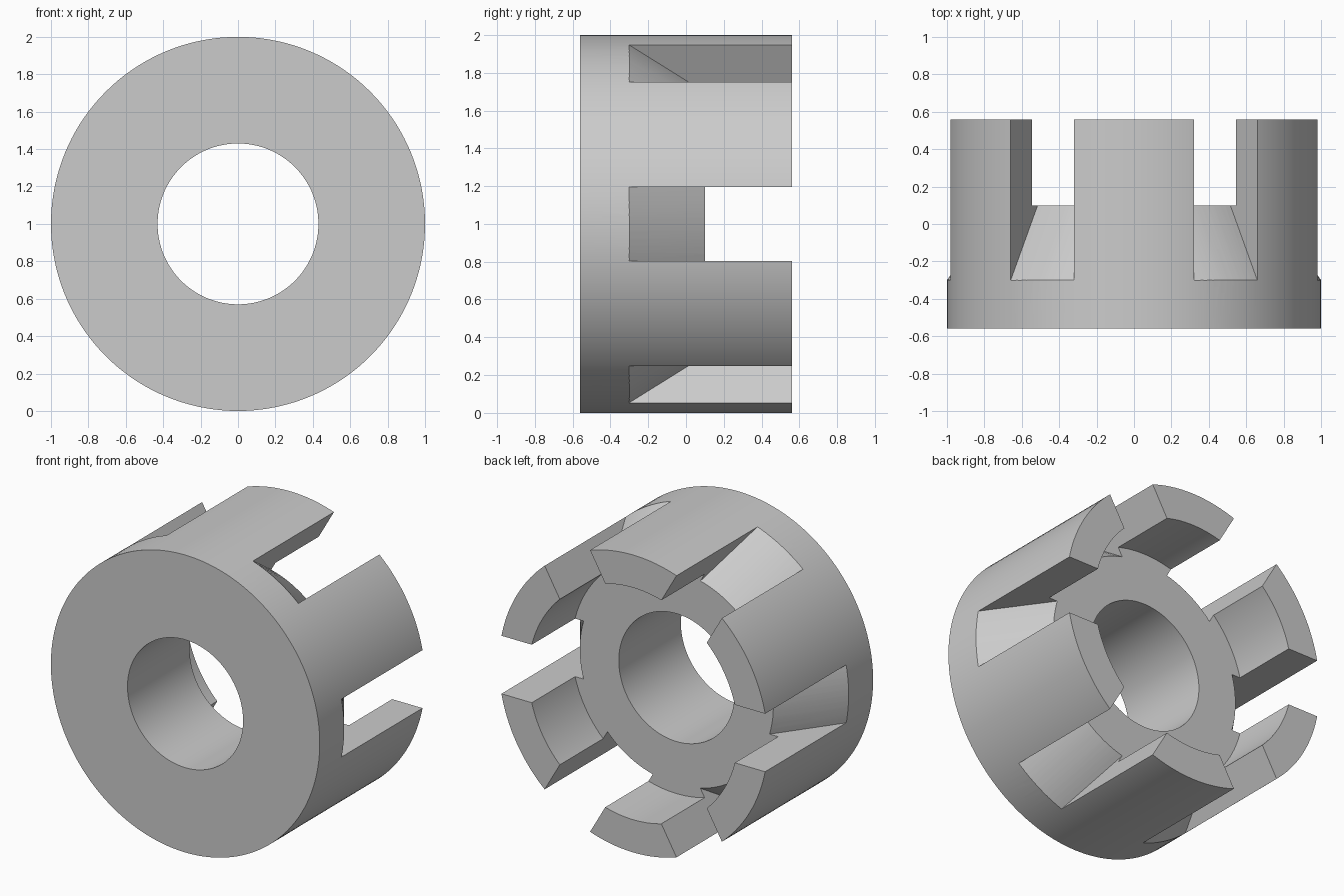
import bpy
import bmesh
from math import sin, cos, pi, sqrt, radians
from mathutils import Matrix

cube = bpy.data.objects.get("Cube")
if cube:
    bpy.data.objects.remove(cube, do_unlink=True)

BORE, CUP, OUTER = 0.43, 0.78, 1.0
FRONT, FLOOR, BACK = -0.56, 0.10, 0.56
SLOTS, HALF_WIDTH = 6, 0.195

grey = bpy.data.materials.new("plain grey")
grey.use_nodes = True
colour = (0.6, 0.6, 0.6, 1)
grey.diffuse_color = colour
grey.node_tree.nodes["Principled BSDF"].inputs["Base Color"].default_value = colour


def skin(bm, loops, closed):
    """Join successive profile loops with quads, capping open ends."""
    n = len(loops[0])
    last = len(loops) if closed else len(loops) - 1
    for i in range(last):
        a, b = loops[i], loops[(i + 1) % len(loops)]
        for j in range(n):
            k = (j + 1) % n
            bm.faces.new((a[j], a[k], b[k], b[j]))
    if not closed:
        bm.faces.new(loops[0])
        bm.faces.new(loops[-1])


def finish(bm, name):
    bmesh.ops.recalc_face_normals(bm, faces=bm.faces)
    mesh = bpy.data.meshes.new(name)
    bm.to_mesh(mesh)
    bm.free()
    mesh.materials.append(grey)
    obj = bpy.data.objects.new(name, mesh)
    bpy.context.collection.objects.link(obj)
    return obj


# Lathed hub: a bored disc with a cup opening at the back
profile = [(BORE, FRONT), (OUTER, FRONT), (OUTER, BACK),
           (CUP, BACK), (CUP, FLOOR), (BORE, FLOOR)]
STEPS = 144
bm = bmesh.new()
rings = []
for i in range(STEPS):
    a = 2 * pi * i / STEPS
    rings.append([bm.verts.new((r * cos(a), y, r * sin(a))) for r, y in profile])
skin(bm, rings, True)
hub = finish(bm, "claw_hub")

# Slot cutters: parallel sides with a conical ramp as the floor
slot = [(1.07, -0.4), (0.65, 0.2), (0.65, 0.7), (1.07, 0.7)]
COLUMNS = 10
bm = bmesh.new()
for s in range(SLOTS):
    turn = Matrix.Rotation(2 * pi * s / SLOTS, 4, 'Y')
    columns = []
    for c in range(COLUMNS + 1):
        t = HALF_WIDTH * (2 * c / COLUMNS - 1)
        columns.append([bm.verts.new(turn @ Matrix.Translation((sqrt(r * r - t * t), y, t)).translation)
                        for r, y in slot])
    skin(bm, columns, False)
cutter = finish(bm, "slot_cutter")
cutter.hide_render = True

# Cut the slots, leaving six claws
mod = hub.modifiers.new("slots", 'BOOLEAN')
mod.operation = 'DIFFERENCE'
mod.solver = 'EXACT'
mod.object = cutter
bpy.ops.object.select_all(action='DESELECT')
hub.select_set(True)
bpy.context.view_layer.objects.active = hub
bpy.ops.object.modifier_apply(modifier=mod.name)
bpy.data.objects.remove(cutter, do_unlink=True)

# Stand on the ground
hub.data.transform(Matrix.Translation((0, 0, OUTER)))
bpy.ops.object.shade_smooth_by_angle(angle=radians(20))
